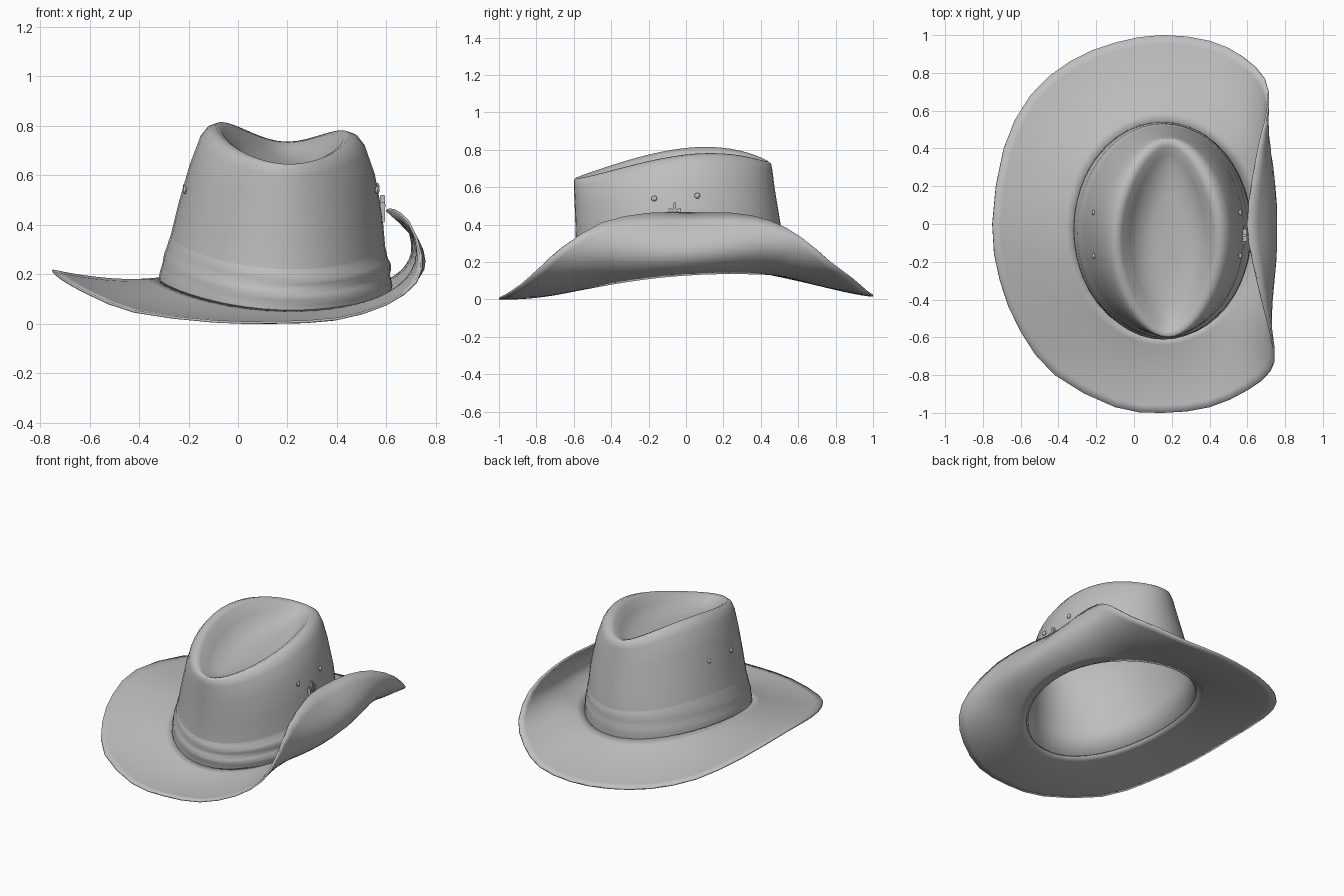
import bpy
import bmesh
from math import sin, cos, pi, atan2, radians
from mathutils import Vector

cube = bpy.data.objects.get("Cube")
if cube:
    bpy.data.objects.remove(cube, do_unlink=True)

felt = bpy.data.materials.new("grey_felt")
felt.use_nodes = True
GREY = (0.52, 0.52, 0.52, 1)
felt.diffuse_color = GREY
felt.node_tree.nodes["Principled BSDF"].inputs["Base Color"].default_value = GREY

SEGMENTS = 48


def finish(name, bm, angle=40, thickness=0, offset=0):
    """Turn a bmesh into a smooth shaded felt object, optionally a shell."""
    mesh = bpy.data.meshes.new(name)
    bm.to_mesh(mesh)
    bm.free()
    obj = bpy.data.objects.new(name, mesh)
    bpy.context.collection.objects.link(obj)
    mesh.materials.append(felt)
    if thickness:
        shell = obj.modifiers.new("shell", 'SOLIDIFY')
        shell.thickness = thickness
        shell.offset = offset
    bpy.ops.object.select_all(action='DESELECT')
    obj.select_set(True)
    bpy.context.view_layer.objects.active = obj
    bpy.ops.object.shade_smooth_by_angle(angle=radians(angle))
    return obj


def loft(rings, cap=False):
    """Skin a stack of closed rings with quads."""
    bm = bmesh.new()
    rows = [[bm.verts.new(p) for p in ring] for ring in rings]
    for low, high in zip(rows, rows[1:]):
        for i in range(len(low)):
            j = (i + 1) % len(low)
            bm.faces.new((low[i], low[j], high[j], high[i]))
    if cap:
        top = rows[-1]
        middle = bm.verts.new(sum((v.co for v in top), Vector()) / len(top))
        for i in range(len(top)):
            bm.faces.new((top[i], top[(i + 1) % len(top)], middle))
    return bm


def closed_spline(points, t):
    """Point on a closed smooth curve, t counted in control points."""
    i, f = int(t), t - int(t)
    a, b, c, d = (Vector(points[(i + k) % len(points)]) for k in (-1, 0, 1, 2))
    return 0.5 * (2 * b + (c - a) * f + (2 * a - 5 * b + 4 * c - d) * f ** 2
                  + (3 * b - a - 3 * c + d) * f ** 3)


# Crown wall sections: height share, x range, y range, pinch of the ends
WALL = [
    (0.0, -0.32, 0.62, -0.60, 0.54, 0),
    (0.25, -0.278, 0.597, -0.59, 0.525, 0),
    (0.5, -0.24, 0.583, -0.59, 0.50, 0),
    (0.75, -0.195, 0.553, -0.595, 0.475, 0.03),
    (0.92, -0.155, 0.515, -0.60, 0.462, 0.07),
    (0.98, -0.125, 0.485, -0.60, 0.455, 0.1),
    (1.0, -0.09, 0.45, -0.592, 0.44, 0.15),
]
# Hollow sections: depth share first, then the same
DENT = [
    (0.12, -0.065, 0.425, -0.57, 0.41, 0.22),
    (0.5, -0.02, 0.385, -0.52, 0.37, 0.28),
    (0.85, 0.03, 0.34, -0.43, 0.30, 0.3),
    (1.0, 0.10, 0.26, -0.25, 0.15, 0.2),
]


def base_height(x, y):
    return 0.162 - 0.05 * (x - 0.15) - 0.18 * (y - 0.18) ** 2


def rim_height(a):
    return (0.737 + 0.045 * sin(a) + 0.045 * cos(2 * a) - 0.018 * cos(a)
            + 0.04 * sin(a) * cos(a) ** 2)


def section_xy(section, a, swell=0.0):
    _, x0, x1, y0, y1, pinch = section
    rx, ry = (x1 - x0) / 2 + swell, (y1 - y0) / 2 + swell
    return ((x0 + x1) / 2 + rx * cos(a) * (1 - pinch * sin(a) ** 2),
            (y0 + y1) / 2 + ry * sin(a))


def wall_point(section, a, swell=0.0):
    low = base_height(*section_xy(WALL[0], a))
    z = low + (rim_height(a) - low) * section[0]
    return Vector((*section_xy(section, a, swell), z))


def dent_point(section, a):
    x, y = section_xy(section, a)
    floor = 0.64 + 0.1 * y
    return Vector((x, y, rim_height(a) + (floor - rim_height(a)) * section[0]))


def wall_section(h):
    for a, b in zip(WALL, WALL[1:]):
        if h <= b[0]:
            f = (h - a[0]) / (b[0] - a[0])
            return [p + (q - p) * f for p, q in zip(a, b)]


angles = [2 * pi * i / SEGMENTS for i in range(SEGMENTS)]

# Crown with its pinched hollow top, open below
crown = loft([[wall_point(s, a) for a in angles] for s in WALL]
             + [[dent_point(s, a) for a in angles] for s in DENT], cap=True)
finish("crown", crown, 75, 0.01, -1)

# Soft cloth folds around the foot of the crown, strongest at front left
band_rows = []
for k in range(9):
    h = 0.005 + 0.035 * k
    swell = 0.0 if k in (0, 8) else 0.003
    row = []
    for a in angles:
        fold = 0.002 + 0.007 * max(0, cos(a + 0.9))
        ripple = fold * sin(k * pi / 8) * (1 + sin(2 * a + k * 1.7))
        row.append(wall_point(wall_section(h), a, swell + ripple))
    band_rows.append(row)
finish("hat_band", loft(band_rows), 75)

# Brim edge: x, y, z and strength of the upward curl
EDGE = [
    (0.60, 0, 0.46, 1), (0.63, 0.25, 0.46, 0.95), (0.67, 0.45, 0.42, 0.75),
    (0.71, 0.62, 0.33, 0.4), (0.69, 0.77, 0.20, 0.1), (0.57, 0.89, 0.11, 0),
    (0.40, 0.97, 0.04, 0), (0.15, 1, 0.02, 0), (-0.1, 0.96, 0.025, 0),
    (-0.34, 0.86, 0.05, 0), (-0.55, 0.68, 0.10, 0), (-0.69, 0.4, 0.17, 0),
    (-0.75, 0, 0.215, 0), (-0.71, -0.3, 0.18, 0), (-0.6, -0.57, 0.12, 0),
    (-0.42, -0.8, 0.05, 0), (-0.1, -0.97, 0.01, 0), (0.15, -1, 0.006, 0),
    (0.40, -0.97, 0.02, 0), (0.6, -0.88, 0.08, 0), (0.72, -0.78, 0.17, 0.05),
    (0.74, -0.66, 0.28, 0.3), (0.69, -0.45, 0.41, 0.7), (0.63, -0.2, 0.46, 0.95),
]
STEPS = 10
brim_rows = [[] for _ in range(STEPS + 1)]
for i in range(SEGMENTS):
    p = closed_spline(EDGE, i * len(EDGE) / SEGMENTS)
    curl = max(p[3], 0)
    outer = Vector(p[:3])
    a = atan2(p[1], (p[0] - 0.12) / 0.87)
    inner = wall_point(WALL[0], a)
    bend = (inner + outer) / 2 + Vector((0.285 * curl, 0, -0.03 - 0.05 * curl))
    for k, row in enumerate(brim_rows):
        t = k / STEPS
        row.append(outer * (1 - t) ** 2 + bend * 2 * t * (1 - t) + inner * t * t)
finish("brim", loft(brim_rows), 60, 0.01, 0)


# Vent eyelets on both sides of the crown
def eyelet(name, x, y, z):
    bm = bmesh.new()
    bmesh.ops.create_uvsphere(bm, u_segments=12, v_segments=8, radius=0.015)
    for v in bm.verts:
        v.co = Vector((v.co.x * 0.6 + x, v.co.y + y, v.co.z + z))
    finish(name, bm)


for side, x in (("left", 0.563), ("right", -0.213)):
    eyelet(side + "_front_eyelet", x, -0.17, 0.54)
    eyelet(side + "_back_eyelet", x, 0.06, 0.555)


# Clasp that holds the curled brim against the crown
def bar(name, centre, size):
    bm = bmesh.new()
    bmesh.ops.create_cube(bm, size=1)
    for v in bm.verts:
        v.co = Vector(c * s + m for c, s, m in zip(v.co, size, centre))
    bmesh.ops.bevel(bm, geom=bm.edges[:], offset=0.003, segments=2, affect='EDGES')
    finish(name, bm)


for name, y, height in (("front", -0.085, 0.08), ("middle", -0.06, 0.11),
                        ("back", -0.035, 0.08)):
    bar("clasp_" + name + "_bar", (0.584, y, 0.41 + height / 2), (0.022, 0.014, height))
bar("clasp_crossbar", (0.588, -0.06, 0.478), (0.02, 0.065, 0.014))
